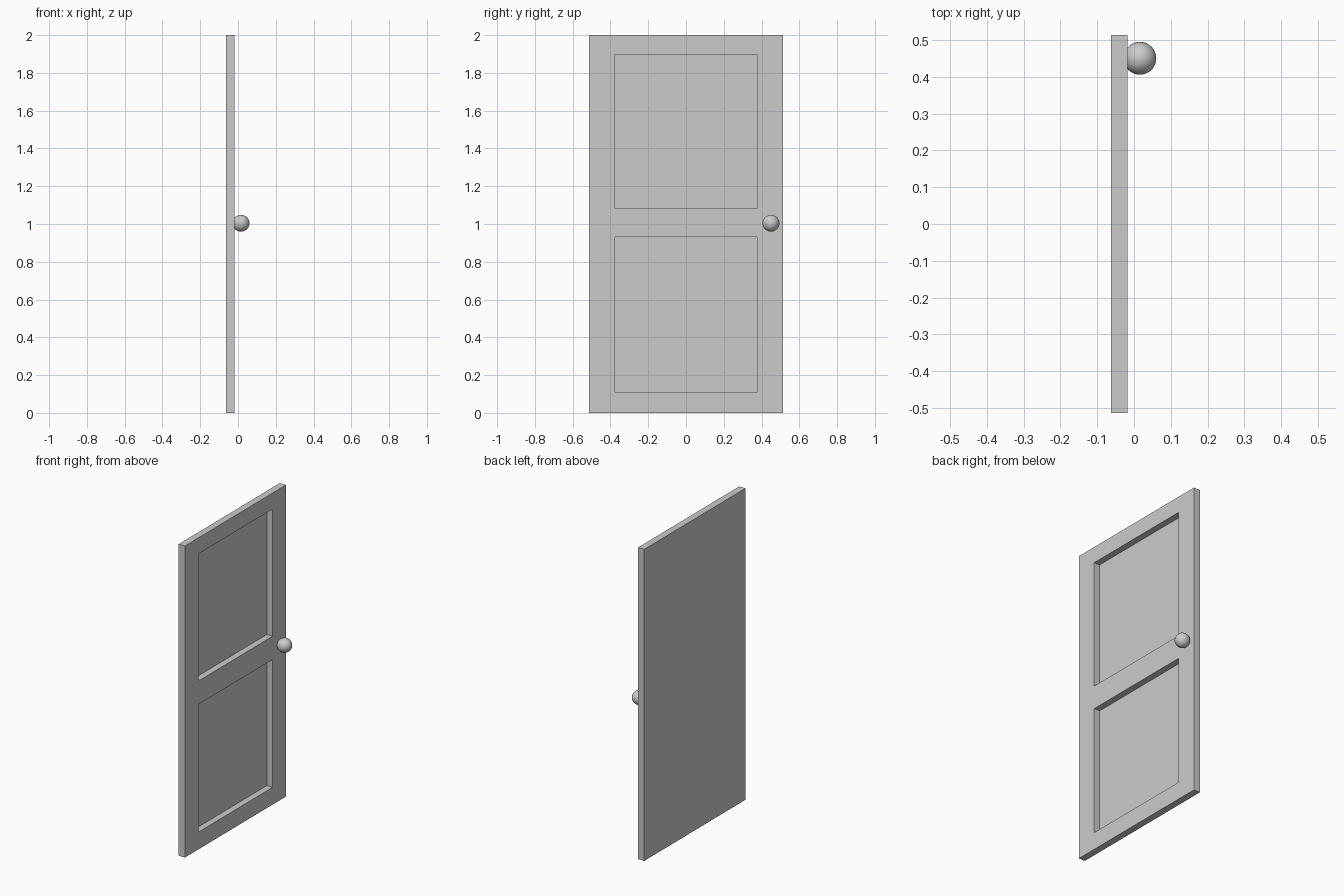
import bpy, bmesh

if "Cube" in bpy.data.objects:
    bpy.data.objects.remove(bpy.data.objects["Cube"])

BACK, FRONT = -0.0625, -0.018
RECESS = 0.041
YS = [-0.513, -0.377, 0.377, 0.513]
ZS = [0.0, 0.111, 0.931, 1.081, 1.897, 2.0]

# Door slab: back sheet laid out as stile/rail cells, thickened forwards
bm = bmesh.new()
grid = [[bm.verts.new((BACK, y, z)) for z in ZS] for y in YS]
for i in range(len(YS) - 1):
    for j in range(len(ZS) - 1):
        bm.faces.new((grid[i][j], grid[i + 1][j], grid[i + 1][j + 1], grid[i][j + 1]))
ret = bmesh.ops.extrude_face_region(bm, geom=bm.faces[:], use_keep_orig=True)
front = [g for g in ret["geom"] if isinstance(g, bmesh.types.BMVert)]
bmesh.ops.translate(bm, verts=front, vec=(FRONT - BACK, 0, 0))
bmesh.ops.recalc_face_normals(bm, faces=bm.faces[:])

# Two recessed panels pushed in from the front
def is_panel(f):
    c = f.calc_center_median()
    return (abs(c.x - FRONT) < 1e-4 and abs(c.y) < 0.1
            and (ZS[1] < c.z < ZS[2] or ZS[3] < c.z < ZS[4]))

panels = [f for f in bm.faces if is_panel(f)]
pushed = bmesh.ops.extrude_discrete_faces(bm, faces=panels)["faces"]
bmesh.ops.translate(bm, verts=list({v for f in pushed for v in f.verts}), vec=(-RECESS, 0, 0))
bmesh.ops.recalc_face_normals(bm, faces=bm.faces[:])

mesh = bpy.data.meshes.new("door")
bm.to_mesh(mesh)
bm.free()
door = bpy.data.objects.new("door", mesh)
bpy.context.collection.objects.link(door)

# Round door knob, slightly sunk into the slab
bpy.ops.mesh.primitive_uv_sphere_add(segments=32, ring_count=16, radius=0.0445,
                                     location=(0.016, 0.45, 1.004))
knob = bpy.context.object
knob.name = "knob"
bpy.ops.object.shade_smooth()
